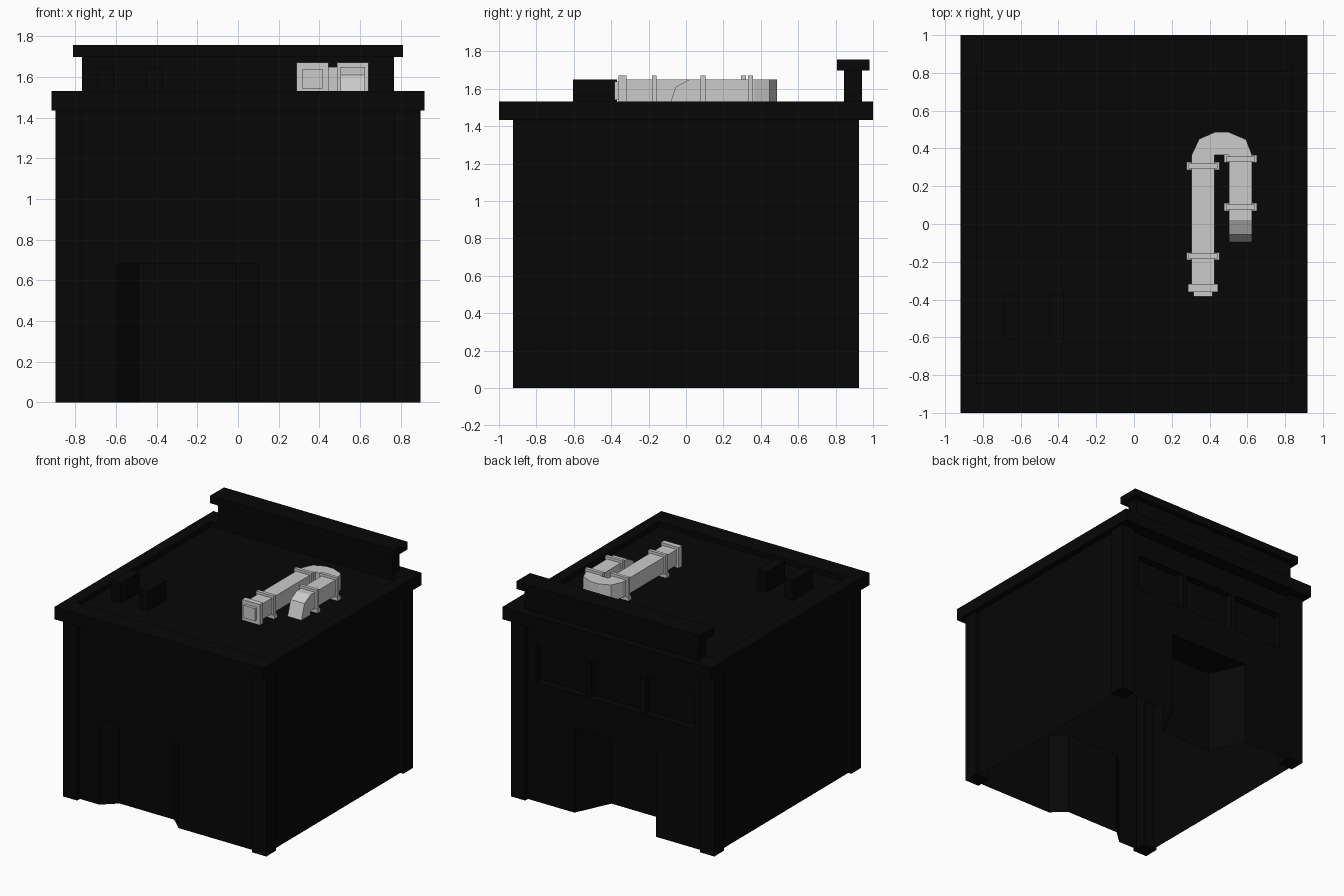
import bpy, bmesh
from mathutils import Vector

if "Cube" in bpy.data.objects:
    bpy.data.objects.remove(bpy.data.objects["Cube"])

dark = bpy.data.materials.new("dark_paint")
dark.diffuse_color = (0.002, 0.002, 0.002, 1)
dark.use_nodes = True
dark.node_tree.nodes["Principled BSDF"].inputs["Base Color"].default_value = dark.diffuse_color


def make(name, bm, mat=None):
    bmesh.ops.remove_doubles(bm, verts=bm.verts, dist=1e-5)
    bmesh.ops.recalc_face_normals(bm, faces=bm.faces)
    me = bpy.data.meshes.new(name)
    bm.to_mesh(me)
    bm.free()
    ob = bpy.data.objects.new(name, me)
    bpy.context.collection.objects.link(ob)
    if mat:
        me.materials.append(mat)
    return ob


def quad(bm, pts):
    return bm.faces.new([bm.verts.new(p) for p in pts])


def add_box(bm, x0, x1, y0, y1, z0, z1):
    r = bmesh.ops.create_cube(bm, size=1)
    for v in r["verts"]:
        v.co = Vector((x1 if v.co.x > 0 else x0, y1 if v.co.y > 0 else y0, z1 if v.co.z > 0 else z0))


def box(name, *dims, mat=None):
    bm = bmesh.new()
    add_box(bm, *dims)
    return make(name, bm, mat)


def prism(name, pts, offset):
    """Extrude a flat outline by an offset vector."""
    bm = bmesh.new()
    f = quad(bm, pts)
    r = bmesh.ops.extrude_face_region(bm, geom=[f], use_keep_orig=True)
    vs = [e for e in r["geom"] if isinstance(e, bmesh.types.BMVert)]
    bmesh.ops.translate(bm, verts=vs, vec=offset)
    return make(name, bm)


def wall(name, y, inward, holes):
    """Flat wall in XZ with recessed openings: (x0, x1, z0, z1, depth, splay)."""
    bm = bmesh.new()
    xs = sorted({-WX, WX} | {h[0] for h in holes} | {h[1] for h in holes})
    zs = sorted({0, TOP} | {h[2] for h in holes} | {h[3] for h in holes})
    for a, b in zip(xs, xs[1:]):
        for c, d in zip(zs, zs[1:]):
            if not any(h[0] <= a and b <= h[1] and h[2] <= c and d <= h[3] for h in holes):
                quad(bm, [(a, y, c), (b, y, c), (b, y, d), (a, y, d)])
    for x0, x1, z0, z1, dep, sp in holes:
        i = y + inward * dep
        a, b = x0 + sp, x1 - sp
        quad(bm, [(a, i, z0), (b, i, z0), (b, i, z1), (a, i, z1)])
        for z in ((z0, z1) if z0 > 0 else (z1,)):
            quad(bm, [(x0, y, z), (x1, y, z), (b, i, z), (a, i, z)])
        for o, n in ((x0, a), (x1, b)):
            quad(bm, [(o, y, z0), (n, i, z0), (n, i, z1), (o, y, z1)])
    return make(name, bm, dark)


# Hollow walls with splayed doorways and rear windows
WX, WY, TOP = 0.87, 0.89, 1.44
wall("front_wall", -WY, 1, [(-0.6, 0.1, 0, 0.68, 0.1, 0.11)])
windows = [(c - 0.22, c + 0.22, 0.95, 1.25, 0.06, 0) for c in (-0.48, 0, 0.48)]
wall("back_wall", WY, -1, windows + [(-0.36, 0.36, 0, 0.68, 0.28, 0.13)])
for s, n in ((-1, "left"), (1, "right")):
    bm = bmesh.new()
    quad(bm, [(s * WX, -WY, 0), (s * WX, WY, 0), (s * WX, WY, TOP), (s * WX, -WY, TOP)])
    make(n + "_wall", bm, dark)

# Corner pilasters
bm = bmesh.new()
for sx in (-1, 1):
    for sy in (-1, 1):
        x, y = sorted((sx * 0.77, sx * 0.897)), sorted((sy * 0.80, sy * 0.925))
        add_box(bm, *x, *y, 0, TOP)
make("corner_pilasters", bm, dark)

# Roof slab with raised rim
bm = bmesh.new()
add_box(bm, -0.918, 0.918, -1, 1, 1.434, 1.532)
top = max(bm.faces, key=lambda f: f.calc_center_median().z)
bmesh.ops.inset_region(bm, faces=[top], thickness=0.1)
for v in top.verts:
    v.co.x = 0.83 if v.co.x > 0 else -0.83
    v.co.y = 0.845 if v.co.y > 0 else -0.845
r = bmesh.ops.extrude_face_region(bm, geom=[top])
bmesh.ops.translate(bm, vec=(0, 0, -0.04), verts=[g for g in r["geom"] if isinstance(g, bmesh.types.BMVert)])
if top.is_valid:
    bm.faces.remove(top)
make("roof_slab", bm, dark)

# Rear parapet
box("parapet", -0.766, 0.766, 0.845, 0.94, 1.53, 1.70, mat=dark)
box("parapet_cap", -0.81, 0.81, 0.807, 0.98, 1.697, 1.757, mat=dark)

# Roof blocks
FL = 1.492
for i, x in enumerate((-0.69, -0.45)):
    box(f"roof_block_{i}", x, x + 0.08, -0.605, -0.37, FL, 1.65, mat=dark)

# Square duct: two legs, faceted U bend and a down-turned end
Z0, Z1 = 1.525, 1.65
box("duct_long_leg", 0.305, 0.427, -0.35, 0.365, Z0, Z1)
bend = [(0.305, 0.365), (0.345, 0.45), (0.43, 0.487), (0.50, 0.487), (0.593, 0.447), (0.625, 0.365)]
prism("duct_bend", [(x, y, Z0) for x, y in bend], (0, 0, Z1 - Z0))
box("duct_short_leg", 0.503, 0.625, 0.02, 0.365, Z0, Z1)
elbow = [(0.02, Z1), (-0.055, 1.61), (-0.095, FL), (0.02, FL)]
prism("duct_elbow", [(0.503, y, z) for y, z in elbow], (0.122, 0, 0))

# Brackets with wider feet
for i, (x, y) in enumerate(((0.366, 0.307), (0.366, -0.17), (0.564, 0.345), (0.564, 0.09))):
    bm = bmesh.new()
    add_box(bm, x - 0.077, x + 0.077, y - 0.013, y + 0.013, FL, 1.67)
    add_box(bm, x - 0.087, x + 0.087, y - 0.02, y + 0.02, FL, 1.52)
    make(f"duct_bracket_{i}", bm)

# End flange and cap
box("duct_end_flange", 0.287, 0.445, -0.36, -0.318, 1.505, 1.67)
box("duct_end_cap", 0.316, 0.416, -0.383, -0.36, 1.54, 1.64)
